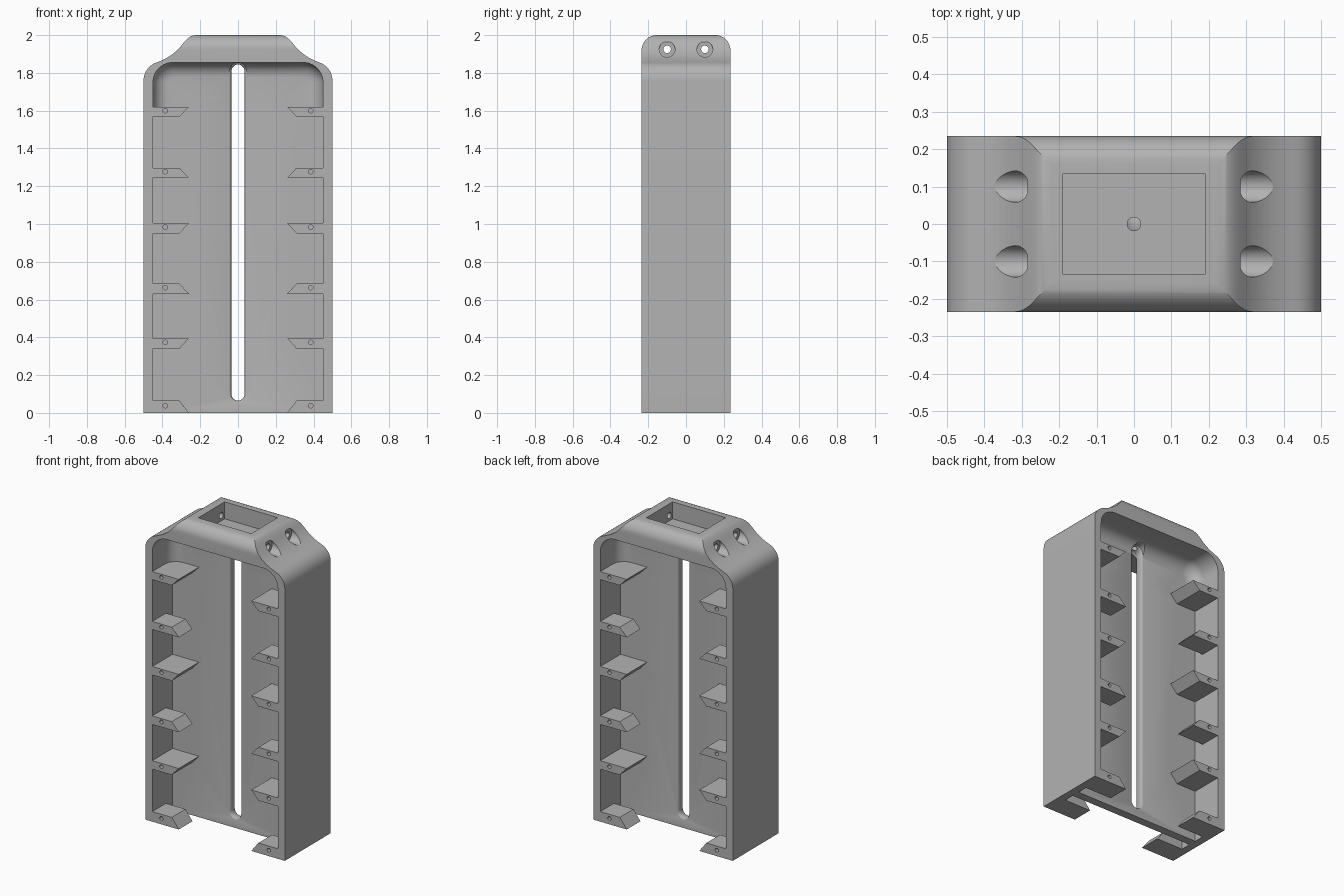
import bpy, bmesh
from math import sin, cos, pi, radians
from mathutils import Vector, Matrix
from mathutils.geometry import interpolate_bezier

old = bpy.data.objects.get("Cube")
if old:
    bpy.data.objects.remove(old)

grey = bpy.data.materials.new("plain_grey")
grey.use_nodes = True
colour = (0.45, 0.45, 0.45, 1)
grey.diffuse_color = colour
grey.node_tree.nodes["Principled BSDF"].inputs["Base Color"].default_value = colour

HALF_W, HALF_D, TOP = 0.5, 0.235, 2.0
INNER, WEB, CEILING = 0.45, 0.027, 1.855
TIP, ROOT = 0.26, 0.31           # ledge reach on its wide and narrow side
SHELF = 1.62                     # top of the highest ledge
# (bottom, top, wide side is on top) for each ledge
LEDGES = [(0.0, 0.065, False), (0.34, 0.395, True), (0.63, 0.685, False),
          (0.95, 1.005, True), (1.245, 1.297, False), (1.568, SHELF, True)]


def arc(cx, cz, r, a0, a1, n=12):
    steps = [radians(a0 + (a1 - a0) * i / n) for i in range(n + 1)]
    return [(cx + r * cos(a), cz + r * sin(a)) for a in steps]


def mirrored(half):
    """Close a right-hand outline with its mirror image."""
    return half + [(-x, z) for x, z in reversed(half)]


def loft(name, sections):
    """Solid through outlines (x, z) placed at given y."""
    bm = bmesh.new()
    rings = [[bm.verts.new((x, y, z)) for x, z in pts] for y, pts in sections]
    for a, b in zip(rings, rings[1:]):
        for i in range(len(a)):
            j = (i + 1) % len(a)
            bm.faces.new((a[i], a[j], b[j], b[i]))
    bm.faces.new(rings[0])
    bm.faces.new(rings[-1])
    bmesh.ops.recalc_face_normals(bm, faces=bm.faces)
    return finish(name, bm)


def finish(name, bm):
    mesh = bpy.data.meshes.new(name)
    bm.to_mesh(mesh)
    bm.free()
    mesh.materials.append(grey)
    obj = bpy.data.objects.new(name, mesh)
    bpy.context.collection.objects.link(obj)
    return obj


def rods(name, specs):
    """Cylinders from (centre, axis, radius, length)."""
    bm = bmesh.new()
    for centre, axis, r, length in specs:
        turn = Vector((0, 0, 1)).rotation_difference(Vector(axis)).to_matrix().to_4x4()
        bmesh.ops.create_cone(bm, cap_ends=True, segments=32, radius1=r, radius2=r,
                              depth=length, matrix=Matrix.Translation(centre) @ turn)
    return finish(name, bm)


def combine(target, tool, operation='DIFFERENCE'):
    tool.hide_render = True
    mod = target.modifiers.new("cut", 'BOOLEAN')
    mod.operation, mod.solver, mod.object = operation, 'EXACT', tool
    bpy.context.view_layer.objects.active = target
    bpy.ops.object.modifier_apply(modifier=mod.name)
    bpy.data.objects.remove(tool)


# Outer body: shouldered outline, with front and back top edges rounded
half = [(HALF_W, 0)] + arc(0.4, 1.76, 0.1, 0, 68)
for knots in (((0.437, 1.853), (0.37, 1.877), (0.33, 1.905), (0.29, 1.957)),
              ((0.29, 1.957), (0.265, 1.987), (0.25, TOP), (0.215, TOP))):
    curve = interpolate_bezier(*[Vector((x, z, 0)) for x, z in knots], 10)
    half += [(p.x, p.y) for p in curve[1:]]
outline = mirrored(half)
body = loft("rack_body", [(-HALF_D, outline), (HALF_D, outline)])
side = mirrored([(HALF_D, -0.1)] + arc(HALF_D - 0.08, TOP - 0.08, 0.08, 0, 90))
rounder = loft("edge_rounder", [(-0.7, side), (0.7, side)])
rounder.data.transform(Matrix.Rotation(pi / 2, 4, 'Z'))
combine(body, rounder, 'INTERSECT')


def ledge_outline(ledges):
    """Open bay with ledges standing out from its side walls."""
    pts = []
    for low, high, wide_top in ledges:
        a, b = (ROOT, TIP) if wide_top else (TIP, ROOT)
        if low == 0:
            pts += [(a, -0.1), (a, 0), (b, high), (INNER, high)]
        else:
            if not pts:
                pts.append((INNER, -0.1))
            pts += [(INNER, low), (a, low), (b, high)]
            if high < SHELF:
                pts.append((INNER, high))
    return mirrored(pts + [(TIP, SHELF + 0.06)])


def vault_outline(inset):
    """Arched space over the highest ledge."""
    r = 0.105 - inset
    return mirrored([(INNER - inset, SHELF)]
                    + arc(INNER - 0.105, CEILING - 0.105, r, 0, 90))


full_bay = ledge_outline(LEDGES)
back_bay = ledge_outline([l for l in LEDGES if l[2]])
for s in (-1, 1):
    # Lower bay: the upturned ledges stop short of the web
    combine(body, loft("bay", [(s * 0.3, full_bay), (s * 0.09, full_bay)]))
    combine(body, loft("rear_bay", [(s * 0.095, back_bay), (s * WEB, back_bay)]))
    # Upper vault, filleted into the web
    R = 0.08
    sections = [(s * 0.3, vault_outline(0))]
    for i in range(9):
        a = pi / 2 * i / 8
        sections.append((s * (WEB + R - R * sin(a)), vault_outline(R - R * cos(a))))
    combine(body, loft("vault", sections))


# Long slot in the web with rounded rims
def slot_outline(r):
    return arc(0, 1.808, r, 0, 180, 16) + arc(0, 0.1, r, 180, 360, 16)


rim = [(WEB * sin(a), 0.045 - 0.01 * cos(a))
       for a in [pi / 2 * i / 6 for i in range(-6, 7)]]
sections = [(-0.12, slot_outline(0.045))] + [(y, slot_outline(r)) for y, r in rim]
combine(body, loft("slot", sections + [(0.12, slot_outline(0.045))]))

# Pocket in the top
floor = 1.89
pocket = mirrored([(0.19, floor), (0.19, 2.1)])
combine(body, loft("pocket", [(-0.135, pocket), (0.135, pocket)]))

# Holes: pocket drain, shoulder bores with recesses, and ledge pin holes
combine(body, rods("drain", [((0, 0, 1.87), (0, 0, 1), 0.018, 0.12)]))
sides = [(x, y) for x in (-1, 1) for y in (-0.1, 0.1)]
combine(body, rods("recesses", [((x * 0.435, y, 1.925), (1, 0, 0), 0.042, 0.3)
                                for x, y in sides]))
combine(body, rods("bores", [((x * 0.275, y, 1.925), (1, 0, 0), 0.02, 0.23)
                             for x, y in sides]))
combine(body, rods("pin_holes", [((x * 0.385, y * HALF_D, (low + high) / 2 + 0.006),
                                  (0, 1, 0), 0.012, 0.16)
                                 for low, high, _ in LEDGES
                                 for x in (-1, 1) for y in (-1, 1)]))

body.data.materials.clear()
body.data.materials.append(grey)
bpy.ops.object.select_all(action='DESELECT')
body.select_set(True)
bpy.context.view_layer.objects.active = body
bpy.ops.object.shade_smooth_by_angle(angle=radians(30))
